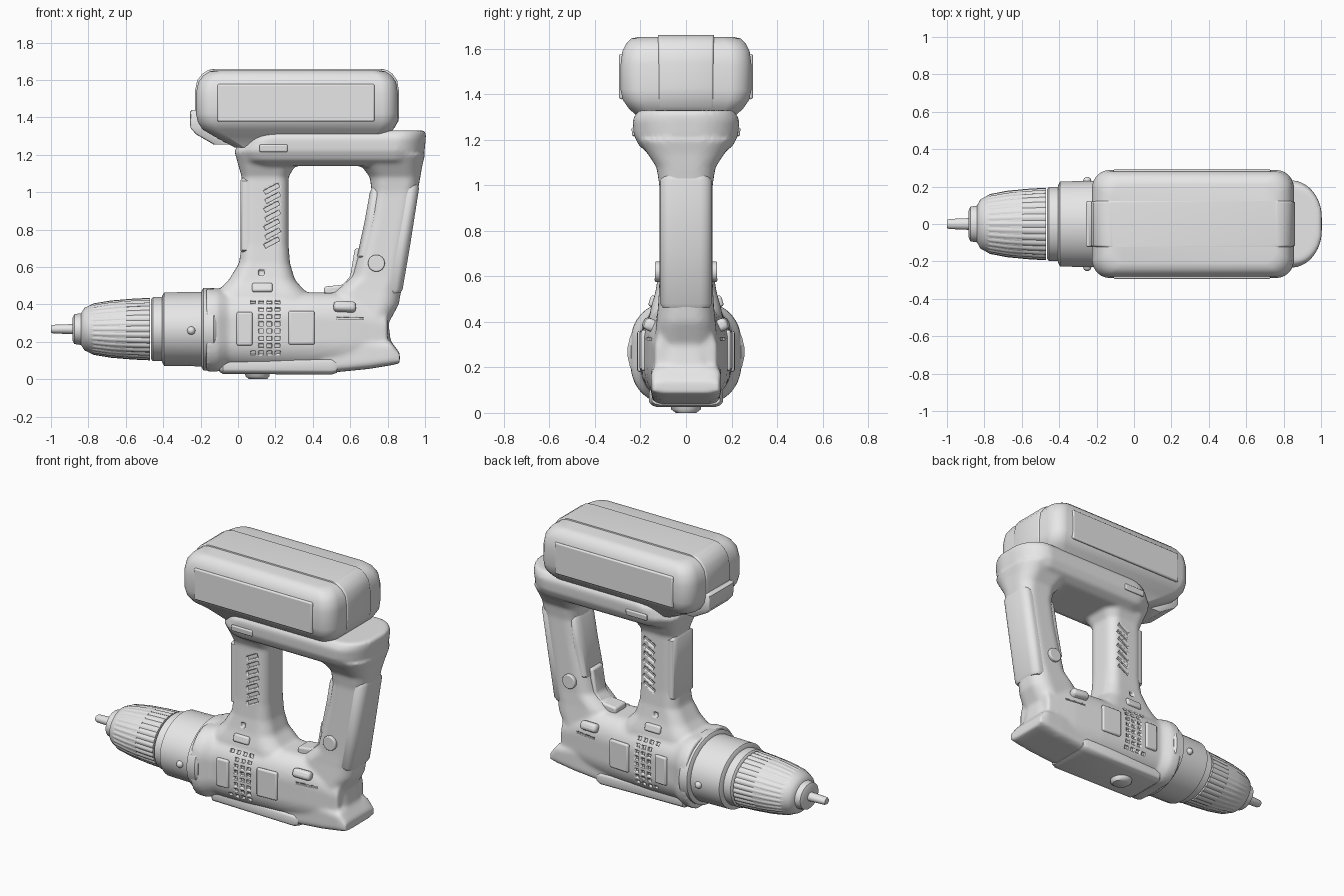
import bpy, bmesh, math
from mathutils import Matrix, Vector

cube = bpy.data.objects.get("Cube")
if cube:
    bpy.data.objects.remove(cube)

grey = bpy.data.materials.new("plain_grey")
grey.use_nodes = True
grey.diffuse_color = (0.8, 0.8, 0.8, 1)
grey.node_tree.nodes["Principled BSDF"].inputs["Base Color"].default_value = (0.8, 0.8, 0.8, 1)


def finish(name, bm, bevel=0, mirror=False):
    bmesh.ops.recalc_face_normals(bm, faces=bm.faces)
    mesh = bpy.data.meshes.new(name)
    bm.to_mesh(mesh)
    bm.free()
    mesh.materials.append(grey)
    ob = bpy.data.objects.new(name, mesh)
    bpy.context.collection.objects.link(ob)
    if bevel:
        mod = ob.modifiers.new("Bevel", "BEVEL")
        mod.width, mod.segments = bevel, 3
    if mirror:
        mod = ob.modifiers.new("Mirror", "MIRROR")
        mod.use_axis = (False, True, False)
    bpy.context.view_layer.objects.active = ob
    for other in bpy.context.selected_objects:
        other.select_set(False)
    ob.select_set(True)
    bpy.ops.object.shade_smooth_by_angle(angle=math.radians(42))
    return ob


def add_loft(bm, axis, stations, corner=(1, 1), steps=8, flute=0):
    """Stations: (position, low, high, half width in y); corner: rounded share of each half size."""
    rings = []
    for pos, low, high, half_y in stations:
        mid, half = (low + high) / 2, (high - low) / 2
        ring = []
        for q in range(4):
            su, sv = ((1, 1), (-1, 1), (-1, -1), (1, -1))[q]
            for i in range(steps):
                ang = (q + (i + 0.5) / steps) * math.pi / 2
                f = 1 - flute * (i % 3 == 1)
                u = half * (su * (1 - corner[0]) + corner[0] * math.cos(ang)) * f
                y = half_y * (sv * (1 - corner[1]) + corner[1] * math.sin(ang)) * f
                co = (pos, y, mid + u) if axis == "x" else (mid + u, y, pos)
                ring.append(bm.verts.new(co))
        rings.append(ring)
    for a, b in zip(rings, rings[1:]):
        for i in range(len(a)):
            j = (i + 1) % len(a)
            bm.faces.new((a[i], a[j], b[j], b[i]))
    bm.faces.new(rings[0])
    bm.faces.new(rings[-1])


def loft(name, axis, stations, corner=(1, 1), bevel=0, **kw):
    bm = bmesh.new()
    add_loft(bm, axis, stations, corner, **kw)
    return finish(name, bm, bevel)


def turned(name, profile, **kw):
    return loft(name, "x", [(x, 0.268 - r, 0.268 + r, r * 1.16) for x, r in profile], **kw)


# Drill bit, chuck and gearbox along the barrel axis
turned("drill_bit", [(-1, 0.018), (-0.99, 0.023), (-0.86, 0.028)])
turned("chuck_nose", [(-0.885, 0.06), (-0.875, 0.08), (-0.84, 0.085), (-0.8, 0.09)])
turned("chuck_sleeve", [(-0.84, 0.085), (-0.82, 0.115), (-0.78, 0.133), (-0.68, 0.15), (-0.6, 0.158)])
turned("chuck_grip", [(-0.81, 0.118), (-0.77, 0.138), (-0.68, 0.153), (-0.56, 0.163), (-0.47, 0.167)],
       steps=24, flute=0.035)
turned("chuck_collar", [(-0.465, 0.16), (-0.455, 0.172), (-0.41, 0.172), (-0.38, 0.172)])
turned("gearbox", [(-0.405, 0.18), (-0.395, 0.197), (-0.2, 0.2), (-0.15, 0.2)])
turned("gearbox_ring", [(-0.195, 0.205), (-0.185, 0.222), (-0.13, 0.222), (-0.115, 0.21)])

# Housing: overlapping lofts fused into one smooth shell
bm = bmesh.new()
add_loft(bm, "x", [(-0.17, 0.04, 0.485, 0.245), (-0.11, 0.04, 0.485, 0.24), (-0.05, 0.06, 0.47, 0.205),
                   (0.15, 0.055, 0.47, 0.2), (0.4, 0.055, 0.465, 0.185), (0.6, 0.06, 0.46, 0.165),
                   (0.8, 0.1, 0.38, 0.135)], (0.75, 0.65))
add_loft(bm, "z", [(0.36, -0.17, 0.44, 0.17), (0.46, -0.12, 0.37, 0.155), (0.53, -0.05, 0.305, 0.135),
                   (0.62, 0.005, 0.278, 0.12), (0.72, 0.02, 0.27, 0.115), (1.08, 0.02, 0.27, 0.115),
                   (1.15, 0, 0.31, 0.15), (1.22, -0.02, 0.36, 0.19)], (0.5, 0.6))
add_loft(bm, "z", [(0.18, 0.5, 0.82, 0.145), (0.3, 0.5, 0.805, 0.14), (0.4, 0.5, 0.86, 0.13),
                   (0.47, 0.52, 0.872, 0.123), (0.55, 0.61, 0.885, 0.118), (0.7, 0.65, 0.91, 0.117),
                   (0.85, 0.69, 0.935, 0.117), (1, 0.715, 0.96, 0.117), (1.08, 0.705, 0.975, 0.13),
                   (1.14, 0.66, 0.985, 0.17), (1.2, 0.6, 1, 0.21)], (0.6, 0.75))
add_loft(bm, "z", [(1.14, 0.03, 0.97, 0.15), (1.17, 0, 0.985, 0.205), (1.22, -0.02, 0.998, 0.23),
                   (1.29, 0.02, 1.005, 0.235), (1.33, 0.08, 1.005, 0.21)], (0.33, 0.85))
add_loft(bm, "x", [(0.45, 0.03, 0.2, 0.15), (0.7, 0.055, 0.21, 0.155), (0.82, 0.075, 0.2, 0.155),
                   (0.865, 0.085, 0.14, 0.145)], (0.4, 0.4))
housing = finish("housing", bm)
mod = housing.modifiers.new("Fuse", "REMESH")
mod.mode, mod.voxel_size, mod.use_smooth_shade = "VOXEL", 0.012, True
mod = housing.modifiers.new("Soften", "SMOOTH")
mod.factor, mod.iterations = 0.5, 6

bpy.context.view_layer.update()
shell = housing.evaluated_get(bpy.context.evaluated_depsgraph_get())


def on_side(x, z, turn=0):
    """Frame lying on the housing's side surface."""
    hit, loc, n, _ = shell.ray_cast(Vector((x, -1, z)), Vector((0, 1, 0)))
    if not hit:
        loc, n = Vector((x, -0.12, z)), Vector((0, -1, 0))
    t = (Vector((1, 0, 0)) - n * n.x).normalized()
    frame = Matrix((t, n.cross(t), n)).transposed().to_4x4()
    return Matrix.Translation(loc) @ frame @ Matrix.Rotation(math.radians(turn), 4, "Z")


def plates(name, spots, width, height, depth, turn=0, bevel=0.008):
    bm = bmesh.new()
    for x, z in spots:
        size = Matrix.Diagonal((width, height, depth, 1))
        bmesh.ops.create_cube(bm, size=1, matrix=on_side(x, z, turn) @ size)
    return finish(name, bm, bevel, True)


def buttons(name, x, z, radius, depth):
    bm = bmesh.new()
    bmesh.ops.create_cone(bm, cap_ends=True, segments=24, radius1=radius, radius2=radius,
                          depth=depth, matrix=on_side(x, z))
    return finish(name, bm, 0.006, True)


# Raised side details
plates("side_panel", [(0.34, 0.275)], 0.14, 0.18, 0.024, bevel=0.011)
plates("front_side_panel", [(0.035, 0.27)], 0.085, 0.18, 0.024, bevel=0.011)
plates("selector_button", [(0.57, 0.385)], 0.12, 0.055, 0.07, bevel=0.02)
plates("indicator_pad", [(0.13, 0.49)], 0.11, 0.05, 0.03, bevel=0.012)
plates("base_release", [(0.19, 1.235)], 0.15, 0.04, 0.016)
buttons("grip_button", 0.74, 0.62, 0.045, 0.04)
bm = bmesh.new()
bmesh.ops.create_uvsphere(bm, u_segments=16, v_segments=8, radius=0.022,
                          matrix=Matrix.Translation((-0.25, -0.23, 0.26)))
finish("gearbox_pin", bm, 0, True)

# Vents and screw holes cut into the housing
cutters = [
    plates("body_vent_cutter", [(0.08 + 0.044 * c, 0.14 + 0.039 * r) for c in range(4) for r in range(8)
                                if c or r in (0, 7)], 0.026, 0.021, 0.03, bevel=0),
    plates("neck_vent_cutter", [(0.18 + 0.006 * (i % 2), 0.73 + 0.048 * i) for i in range(7)],
           0.085, 0.023, 0.03, turn=28, bevel=0),
    plates("screw_hole_cutter", [(0.125, 0.57)], 0.032, 0.032, 0.04, bevel=0.01),
    plates("release_slot_cutter", [(0.6, 0.325)], 0.14, 0.01, 0.02, bevel=0),
]
for cutter in cutters:
    cutter.hide_render = True
    cutter.display_type = "WIRE"
    cutter.hide_set(True)
    mod = housing.modifiers.new("Cut", "BOOLEAN")
    mod.operation, mod.solver, mod.object = "DIFFERENCE", "MANIFOLD", cutter

# Soft pads on the neck and grip
loft("neck_pad", "z", [(0.67, 0.025, 0.07, 0.08), (0.69, 0.012, 0.085, 0.106), (1.06, 0.012, 0.085, 0.106),
                       (1.08, 0.025, 0.07, 0.08)], (0.5, 0.45))
loft("grip_back_pad", "z", [(0.46, 0.79, 0.868, 0.1), (0.48, 0.77, 0.88, 0.113), (0.7, 0.79, 0.918, 0.113),
                            (1.02, 0.85, 0.968, 0.113), (1.04, 0.87, 0.962, 0.1)], (0.75, 0.5))
loft("grip_inner_pad", "z", [(0.64, 0.645, 0.72, 0.08), (0.66, 0.637, 0.74, 0.1), (0.85, 0.678, 0.78, 0.102),
                             (1, 0.705, 0.79, 0.1), (1.03, 0.72, 0.77, 0.08)], (0.6, 0.6))

# Trigger
bm = bmesh.new()
outline = [(0.46, 0.45), (0.46, 0.495), (0.56, 0.505), (0.6, 0.55), (0.625, 0.7), (0.67, 0.7), (0.68, 0.45)]
face = bm.faces.new([bm.verts.new((x, -0.055, z)) for x, z in outline])
side = bmesh.ops.extrude_face_region(bm, geom=[face])["geom"]
bmesh.ops.translate(bm, vec=(0, 0.11, 0), verts=[v for v in side if isinstance(v, bmesh.types.BMVert)])
finish("trigger", bm, 0.012)

# Bottom rail and foot stud
loft("bottom_rail", "x", [(-0.1, 0.04, 0.11, 0.13), (-0.08, 0.028, 0.125, 0.152), (0.5, 0.025, 0.115, 0.162),
                          (0.53, 0.035, 0.1, 0.15)], (0.6, 0.3))
loft("foot_stud", "z", [(0, 0.06, 0.155, 0.045), (0.015, 0.04, 0.168, 0.065), (0.06, 0.03, 0.17, 0.075)])

# Battery pack with its raised spine, side panels and latch
pack = [(1.24, -0.02, 0.7, 0.17), (1.3, -0.13, 0.8, 0.21), (1.335, -0.19, 0.83, 0.25),
        (1.375, -0.215, 0.853, 0.278), (1.42, -0.225, 0.856, 0.288), (1.53, -0.225, 0.855, 0.288),
        (1.59, -0.212, 0.845, 0.28), (1.625, -0.185, 0.82, 0.262), (1.645, -0.155, 0.79, 0.24),
        (1.652, -0.12, 0.76, 0.21)]
loft("battery_pack", "z", pack, (0.17, 0.35))
loft("battery_spine", "z", [(z + 0.008, a - 0.006, b + 0.006, 0.123) for z, a, b, _ in pack[2:]], (0.04, 0.1))
bm = bmesh.new()
bmesh.ops.create_cube(bm, size=1, matrix=Matrix.Translation((0.31, -0.284, 1.478))
                      @ Matrix.Diagonal((0.84, 0.02, 0.2, 1)))
finish("battery_side_panel", bm, 0.009, True)
loft("battery_latch", "z", [(1.255, -0.13, -0.02, 0.1), (1.31, -0.225, -0.08, 0.12), (1.345, -0.255, -0.15, 0.122),
                            (1.43, -0.258, -0.15, 0.122), (1.44, -0.245, -0.15, 0.115)], (0.15, 0.15))
